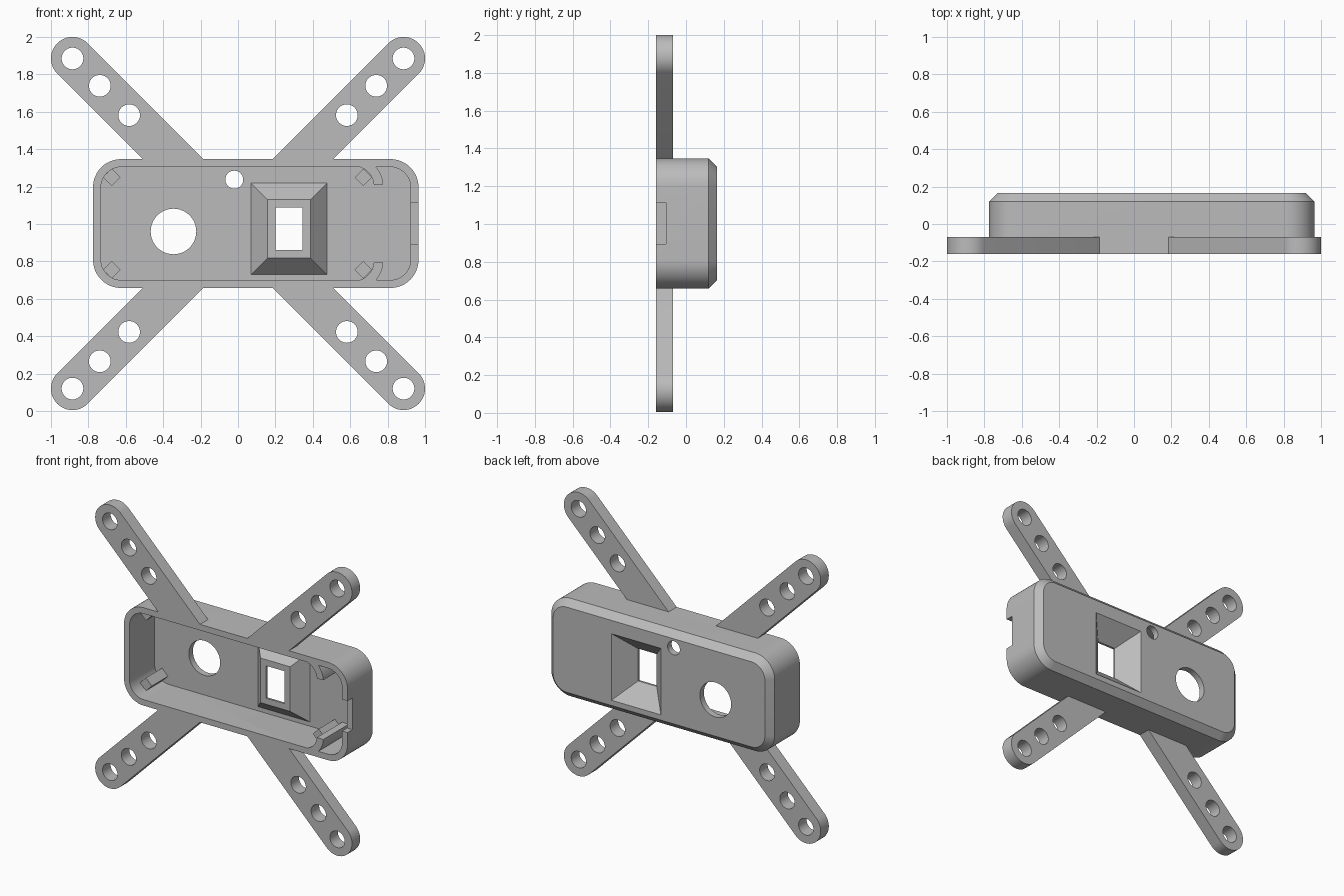
import bpy, bmesh, math

cube = bpy.data.objects.get("Cube")
if cube:
    bpy.data.objects.remove(cube, do_unlink=True)

grey = bpy.data.materials.new("plain grey")
grey.use_nodes = True
COLOUR = (0.5, 0.5, 0.5, 1)
grey.diffuse_color = COLOUR
grey.node_tree.nodes["Principled BSDF"].inputs["Base Color"].default_value = COLOUR

FRONT, BACK, FLOOR, ARM_BACK = -0.16, 0.165, 0.12, -0.07
MID_Z = 1.0025


def arc(cx, cz, r, a0, a1, n=12):
    """Points of an arc in the x-z plane, angles in degrees."""
    angles = [math.radians(a0 + (a1 - a0) * i / n) for i in range(n + 1)]
    return [(cx + r * math.cos(a), cz + r * math.sin(a)) for a in angles]


def rect(x0, x1, z0, z1, inset=0.0):
    x0, x1, z0, z1 = x0 + inset, x1 - inset, z0 + inset, z1 - inset
    return [(x1, z1), (x0, z1), (x0, z0), (x1, z0)]


def round_rect(x0, x1, z0, z1, r, inset=0.0):
    x0, x1, z0, z1, r = x0 + inset, x1 - inset, z0 + inset, z1 - inset, r - inset
    return (arc(x1 - r, z1 - r, r, 0, 90) + arc(x0 + r, z1 - r, r, 90, 180)
            + arc(x0 + r, z0 + r, r, 180, 270) + arc(x1 - r, z0 + r, r, 270, 360))


def circle(x, z, r):
    return arc(x, z, r, 0, 360, 40)[:-1]


def loft(name, *sections):
    """Closed solid through (y, outline) sections."""
    bm = bmesh.new()
    rings = [[bm.verts.new((x, y, z)) for x, z in outline] for y, outline in sections]
    n = len(rings[0])
    bm.faces.new(rings[0])
    bm.faces.new(rings[-1])
    for a, b in zip(rings, rings[1:]):
        for i in range(n):
            j = (i + 1) % n
            bm.faces.new((a[i], a[j], b[j], b[i]))
    bmesh.ops.recalc_face_normals(bm, faces=bm.faces)
    mesh = bpy.data.meshes.new(name)
    bm.to_mesh(mesh)
    bm.free()
    mesh.materials.append(grey)
    obj = bpy.data.objects.new(name, mesh)
    bpy.context.collection.objects.link(obj)
    return obj


def prism(name, outline, y0, y1):
    return loft(name, (y0, outline), (y1, outline))


def flip(outline, sx, sz):
    """Mirror an outline about x = 0 and the middle height."""
    return [(sx * x, MID_Z + sz * (z - MID_Z)) for x, z in outline]


def combine(target, tool, operation):
    mod = target.modifiers.new(operation.lower(), 'BOOLEAN')
    mod.operation, mod.solver, mod.object = operation, 'EXACT', tool
    bpy.context.view_layer.objects.active = target
    bpy.ops.object.modifier_apply(modifier=mod.name)
    bpy.data.objects.remove(tool, do_unlink=True)


# Tray body with a chamfered back edge
BODY = (-0.775, 0.965, 0.658, 1.347, 0.15)
frame = loft("mounting_frame", (FRONT, round_rect(*BODY)), (FLOOR, round_rect(*BODY)),
             (BACK, round_rect(*BODY, inset=0.045)))

# Four diagonal arms with rounded tips
TIP, ARM_R = (0.885, 1.885), 0.115
arm = arc(*TIP, ARM_R, -45, 135, 24)
arm += [(arm[-1][0] - 0.62, arm[-1][1] - 0.62), (arm[0][0] - 0.62, arm[0][1] - 0.62)]
CORNERS = [(sx, sz) for sx in (1, -1) for sz in (1, -1)]
for sx, sz in CORNERS:
    combine(frame, prism("arm", flip(arm, sx, sz), FRONT, ARM_BACK), 'UNION')

# Hollow interior, open at the front
cavity = round_rect(-0.733, 0.923, 0.7, 1.305, 0.11)
combine(frame, prism("cavity", cavity, FRONT - 0.1, FLOOR), 'DIFFERENCE')

# Curved ribs near the left end
rib = (arc(0.617, 1.2, 0.11, 5, 90) + [(0.617, 1.325), (0.735, 1.325)]
       + arc(0.617, 1.2, 0.16, 42, 4))
for sz in (1, -1):
    combine(frame, prism("rib", flip(rib, 1, sz), FRONT, FLOOR + 0.02), 'UNION')

# Slanted corner posts
for cx in (-0.675, 0.67):
    for sz in (1, -1):
        post = flip(arc(cx, MID_Z + 0.247, 0.046, 0, 270, 3), 1, sz)
        combine(frame, prism("post", post, -0.06, FLOOR + 0.02), 'UNION')

# Tapered window funnel
OPENING = (0.07, 0.475, 0.73, 1.218)
combine(frame, loft("funnel", (0.025, rect(*OPENING, 0.087)), (FLOOR, rect(*OPENING)),
                    (FLOOR + 0.02, rect(*OPENING))), 'UNION')
combine(frame, loft("funnel_cut", (0.0, rect(*OPENING, 0.13)), (0.04, rect(*OPENING, 0.13)),
                    (BACK, rect(*OPENING, 0.01)), (BACK + 0.05, rect(*OPENING, 0.01))),
        'DIFFERENCE')

# Round holes in the back wall and the cable notch in the left wall
for x, z, r in ((-0.345, 0.96, 0.122), (-0.02, 1.237, 0.048)):
    combine(frame, prism("hole", circle(x, z, r), 0.05, 0.3), 'DIFFERENCE')
combine(frame, prism("notch", rect(0.88, 1.05, 0.893, 1.115), FRONT - 0.1, -0.105), 'DIFFERENCE')

# Three bolt holes along every arm
for sx, sz in CORNERS:
    for d in (0, 0.146, 0.303):
        hole = flip(circle(TIP[0] - d, TIP[1] - d, 0.058), sx, sz)
        combine(frame, prism("bolt_hole", hole, -0.3, 0.05), 'DIFFERENCE')

bpy.ops.object.select_all(action='DESELECT')
frame.select_set(True)
bpy.context.view_layer.objects.active = frame
bpy.ops.object.shade_smooth_by_angle(angle=math.radians(30))
